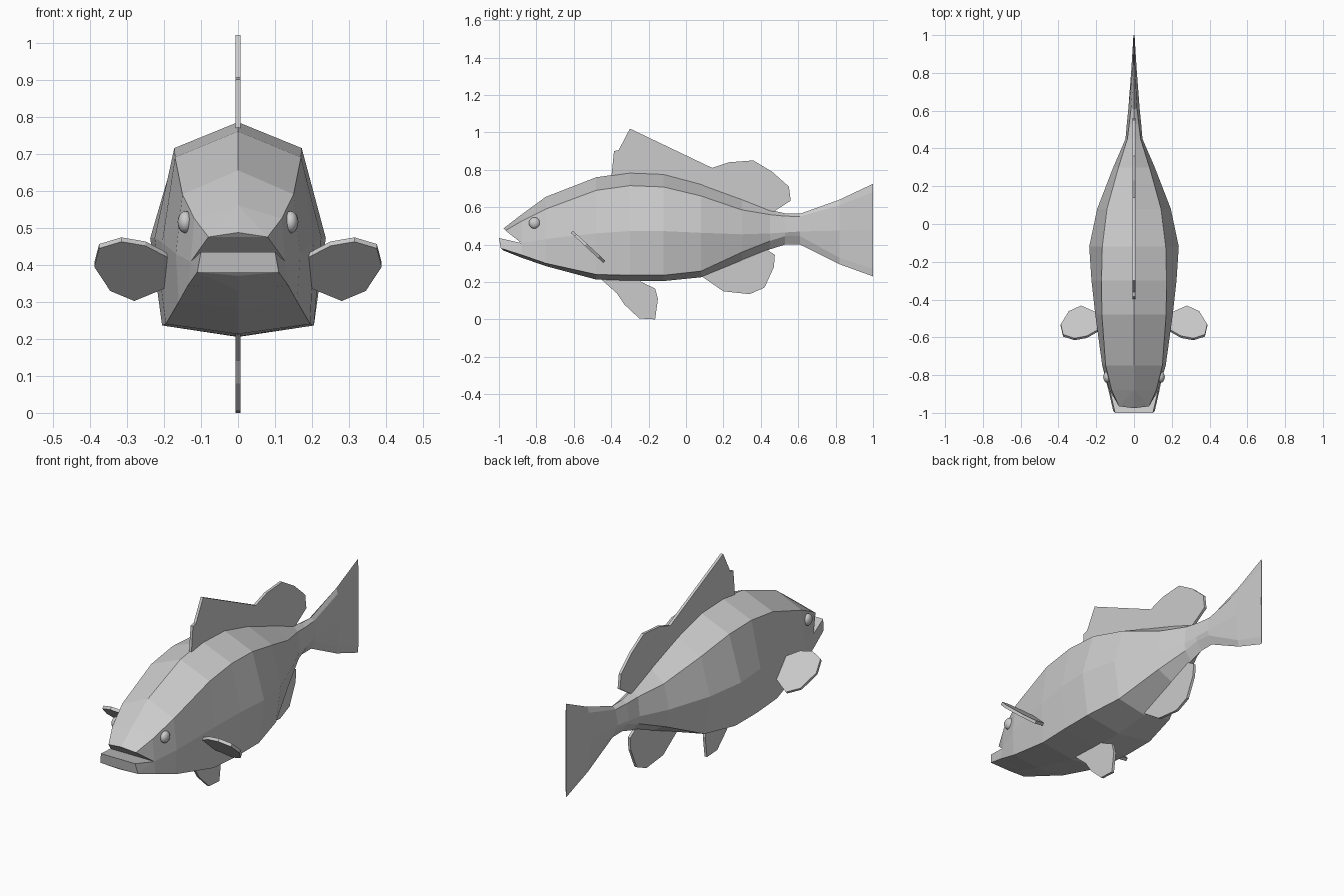
import bpy, bmesh
from mathutils import Vector


def finish(name, bm):
    bmesh.ops.recalc_face_normals(bm, faces=bm.faces)
    me = bpy.data.meshes.new(name)
    bm.to_mesh(me)
    bm.free()
    ob = bpy.data.objects.new(name, me)
    bpy.context.collection.objects.link(ob)
    return ob


def ring(y, tz, ux, uz, mx, mz, lx, lz, bz):
    # eight-sided section: ridge, shoulder, flank, lower edge, keel, mirrored
    right = [(ux, uz), (mx, mz), (lx, lz)]
    pts = [(0, tz)] + right + [(0, bz)] + [(-x, z) for x, z in reversed(right)]
    return [Vector((x, y, z)) for x, z in pts]


def hull(name, pts):
    bm = bmesh.new()
    for p in pts:
        bm.verts.new(p)
    bmesh.ops.convex_hull(bm, input=bm.verts)
    bmesh.ops.dissolve_limit(bm, angle_limit=0.02, verts=bm.verts, edges=bm.edges)
    return finish(name, bm)


def plate(name, pts, thickness=0.014):
    bm = bmesh.new()
    bm.faces.new([bm.verts.new(p) for p in pts])
    ob = finish(name, bm)
    mod = ob.modifiers.new("thickness", 'SOLIDIFY')
    mod.thickness, mod.offset = thickness, 0
    return ob


# Body and tail: y, ridge z, shoulder x z, flank x z, lower edge x z, keel z
stations = [
    (-0.88, 0.56, 0.118, 0.525, 0.128, 0.408, 0.135, 0.345, 0.33),
    (-0.75, 0.655, 0.150, 0.59, 0.168, 0.43, 0.16, 0.30, 0.285),
    (-0.48, 0.76, 0.170, 0.69, 0.205, 0.46, 0.195, 0.24, 0.213),
    (-0.30, 0.785, 0.172, 0.715, 0.225, 0.473, 0.205, 0.236, 0.206),
    (-0.12, 0.778, 0.168, 0.708, 0.237, 0.472, 0.205, 0.236, 0.205),
    (0.08, 0.725, 0.143, 0.66, 0.195, 0.463, 0.165, 0.258, 0.225),
    (0.30, 0.645, 0.082, 0.585, 0.110, 0.455, 0.09, 0.36, 0.315),
    (0.45, 0.585, 0.035, 0.56, 0.045, 0.46, 0.04, 0.42, 0.375),
    (0.53, 0.567, 0.025, 0.552, 0.038, 0.465, 0.03, 0.445, 0.40),
    (0.61, 0.565, 0.016, 0.55, 0.030, 0.47, 0.02, 0.445, 0.40),
    (0.82, 0.64, 0.007, 0.61, 0.014, 0.475, 0.007, 0.33, 0.295),
    (1.0, 0.725, 0.002, 0.68, 0.003, 0.48, 0.002, 0.27, 0.23),
]
bm = bmesh.new()
loops = [[bm.verts.new(p) for p in ring(*s)] for s in stations]
for a, b in zip(loops, loops[1:]):
    for i in range(8):
        j = (i + 1) % 8
        bm.faces.new((a[i], a[j], b[j], b[i]))
bm.faces.new(loops[0])
bm.faces.new(loops[-1])
finish("body", bm)

# Open mouth: two jaw wedges meeting at the mouth corners
r = ring(*stations[0])
hull("upper_jaw", [r[0], r[1], r[2], r[6], r[7], (0, -0.975, 0.487),
                   (0.08, -0.965, 0.475), (-0.08, -0.965, 0.475)])
hull("lower_jaw", r[2:7] + [Vector((s * x, y, z)) for s in (1, -1) for x, y, z in
                            ((0.10, -1.0, 0.435), (0.11, -0.99, 0.38), (0.0, -0.98, 0.37))])

# Centre fins, drawn as (y, z) outlines
fins = {
    "dorsal_fin": [(-0.40, 0.75), (-0.385, 0.90), (-0.36, 0.905), (-0.30, 1.02),
                   (0.14, 0.81), (0.23, 0.84), (0.36, 0.85), (0.46, 0.79),
                   (0.55, 0.71), (0.56, 0.635), (0.46, 0.57), (0.30, 0.61),
                   (0.08, 0.69), (-0.16, 0.74)],
    "anal_fin": [(0.07, 0.24), (0.20, 0.15), (0.34, 0.135), (0.42, 0.17),
                 (0.47, 0.28), (0.475, 0.345), (0.42, 0.38), (0.27, 0.40)],
    "pelvic_fin": [(-0.46, 0.22), (-0.37, 0.14), (-0.33, 0.08), (-0.25, 0.005),
                   (-0.165, 0.0), (-0.15, 0.11), (-0.165, 0.165), (-0.24, 0.20),
                   (-0.25, 0.22)],
}
for name, outline in fins.items():
    plate(name, [(0, y, z) for y, z in outline])

# Side fins and eyes, mirrored
side_fin = [(0.16, 0.41), (0.25, 0.457), (0.315, 0.468), (0.375, 0.45), (0.388, 0.40),
            (0.345, 0.335), (0.28, 0.308), (0.19, 0.345), (0.16, 0.36)]
for s, side in ((1, "left"), (-1, "right")):
    plate("pectoral_fin_" + side,
          [(s * x, -0.61 + (0.468 - z) * 1.08, z) for x, z in side_fin], 0.016)
    bpy.ops.mesh.primitive_uv_sphere_add(segments=16, ring_count=10, radius=0.03,
                                         location=(s * 0.142, -0.81, 0.515))
    eye = bpy.context.object
    eye.name = "eye_" + side
    eye.scale.x = 0.7
    bpy.ops.object.shade_smooth()
